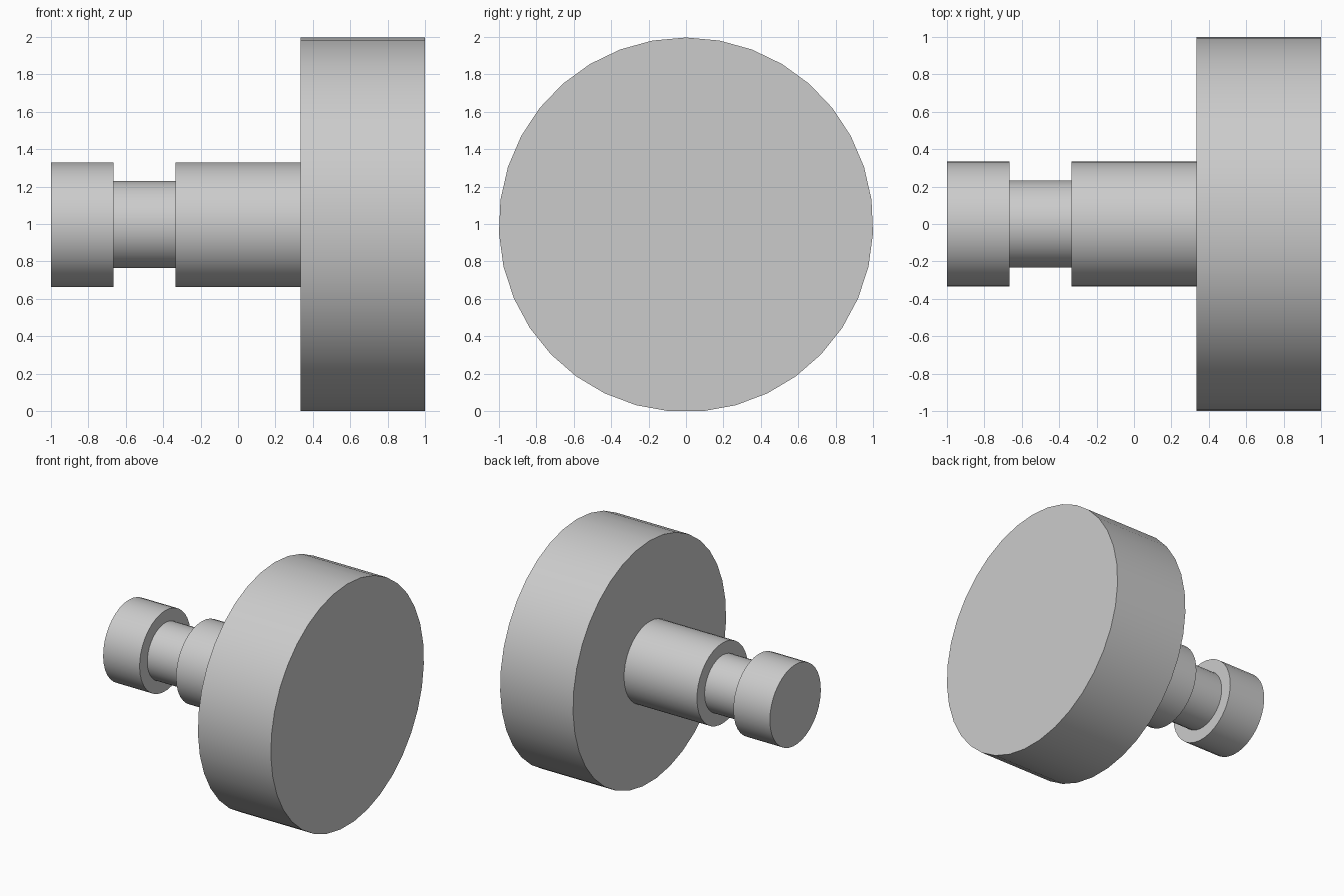
import bpy
import math
from mathutils import Matrix

cube = bpy.data.objects.get("Cube")
if cube:
    bpy.data.objects.remove(cube, do_unlink=True)

SIDES = 35
AXIS_HEIGHT = math.cos(math.pi / SIDES)  # lowest flat rests on the ground

# Plain grey for the whole model
grey = bpy.data.materials.new("light_grey")
grey.use_nodes = True
colour = (0.6, 0.6, 0.6, 1)
grey.diffuse_color = colour
grey.node_tree.nodes["Principled BSDF"].inputs["Base Color"].default_value = colour

# Turns a cylinder's axis to x, with its first corner pointing up
lay_down = Matrix(((0, 0, 1), (1, 0, 0), (0, 1, 0))).to_4x4()


def add_drum(name, start, end, radius):
    bpy.ops.mesh.primitive_cylinder_add(vertices=SIDES, radius=radius, depth=end - start)
    drum = bpy.context.object
    drum.name = name
    drum.data.transform(lay_down)
    drum.location = ((start + end) / 2, 0, AXIS_HEIGHT)
    drum.data.materials.append(grey)
    bpy.ops.object.shade_smooth_by_angle(angle=math.radians(30))


# Stepped knob, from the small end to the large disc
add_drum("end_cap", -1, -2 / 3, 1 / 3)
add_drum("neck", -2 / 3, -1 / 3, 0.233)
add_drum("shaft", -1 / 3, 1 / 3, 1 / 3)
add_drum("large_disc", 1 / 3, 1, 1)
